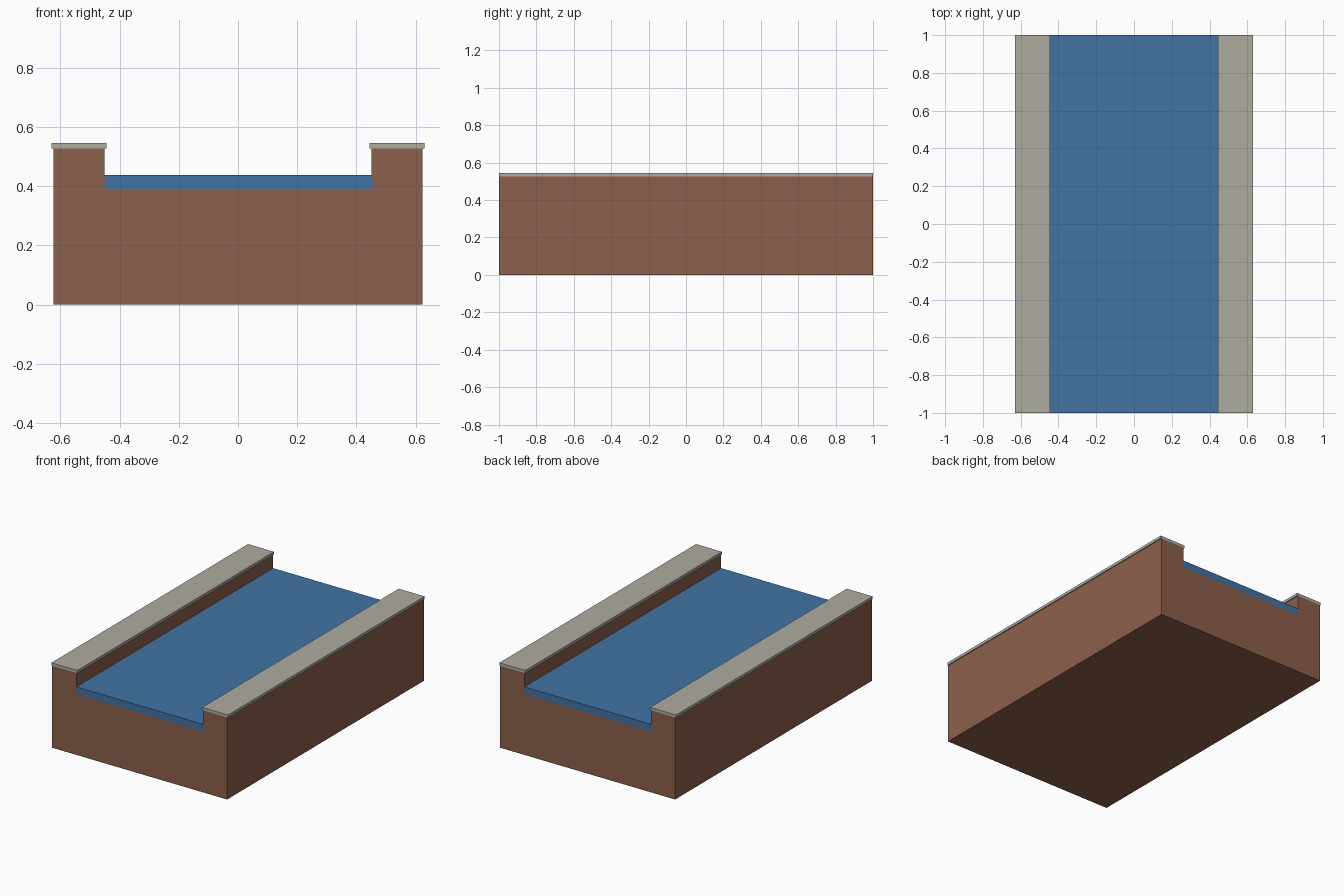
import bpy
import bmesh

cube = bpy.data.objects.get("Cube")
if cube:
    bpy.data.objects.remove(cube, do_unlink=True)

LENGTH = 2.0
OUTER, INNER = 0.623, 0.45          # wall faces, measured from the centre
FLOOR, WATER, WALL, TOP = 0.39, 0.438, 0.527, 0.545
LIP = 0.006                         # overhang of the capstones


def make_material(name, colour):
    mat = bpy.data.materials.new(name)
    mat.use_nodes = True
    rgba = (*colour, 1.0)
    mat.diffuse_color = rgba
    mat.node_tree.nodes["Principled BSDF"].inputs["Base Color"].default_value = rgba
    return mat


def extrude_profile(name, points, mat):
    """Extrude a closed x-z profile along the whole length of the channel."""
    bm = bmesh.new()
    face = bm.faces.new([bm.verts.new((x, -LENGTH / 2, z)) for x, z in points])
    result = bmesh.ops.extrude_face_region(bm, geom=[face])
    verts = [g for g in result["geom"] if isinstance(g, bmesh.types.BMVert)]
    bmesh.ops.translate(bm, verts=verts, vec=(0, LENGTH, 0))
    bmesh.ops.recalc_face_normals(bm, faces=bm.faces)
    mesh = bpy.data.meshes.new(name)
    bm.to_mesh(mesh)
    bm.free()
    mesh.materials.append(mat)
    obj = bpy.data.objects.new(name, mesh)
    bpy.context.collection.objects.link(obj)
    return obj


def box_profile(x0, x1, z0, z1):
    return [(x0, z0), (x1, z0), (x1, z1), (x0, z1)]


brick = make_material("brick_brown", (0.258, 0.116, 0.071))
water_blue = make_material("water_blue", (0.054, 0.172, 0.370))
stone = make_material("stone_grey", (0.430, 0.407, 0.356))

# U-shaped trough with solid base and two side walls
half = [(OUTER, 0), (OUTER, WALL), (INNER, WALL), (INNER, FLOOR)]
extrude_profile("channel_trough", half + [(-x, z) for x, z in reversed(half)], brick)

# Water filling the bottom of the channel
extrude_profile("water", box_profile(-INNER, INNER, FLOOR, WATER), water_blue)

# Capstones along both walls
for side, sign in (("left", 1), ("right", -1)):
    extrude_profile(side + "_capstone",
                    box_profile(sign * (INNER - LIP), sign * (OUTER + LIP), WALL, TOP), stone)
